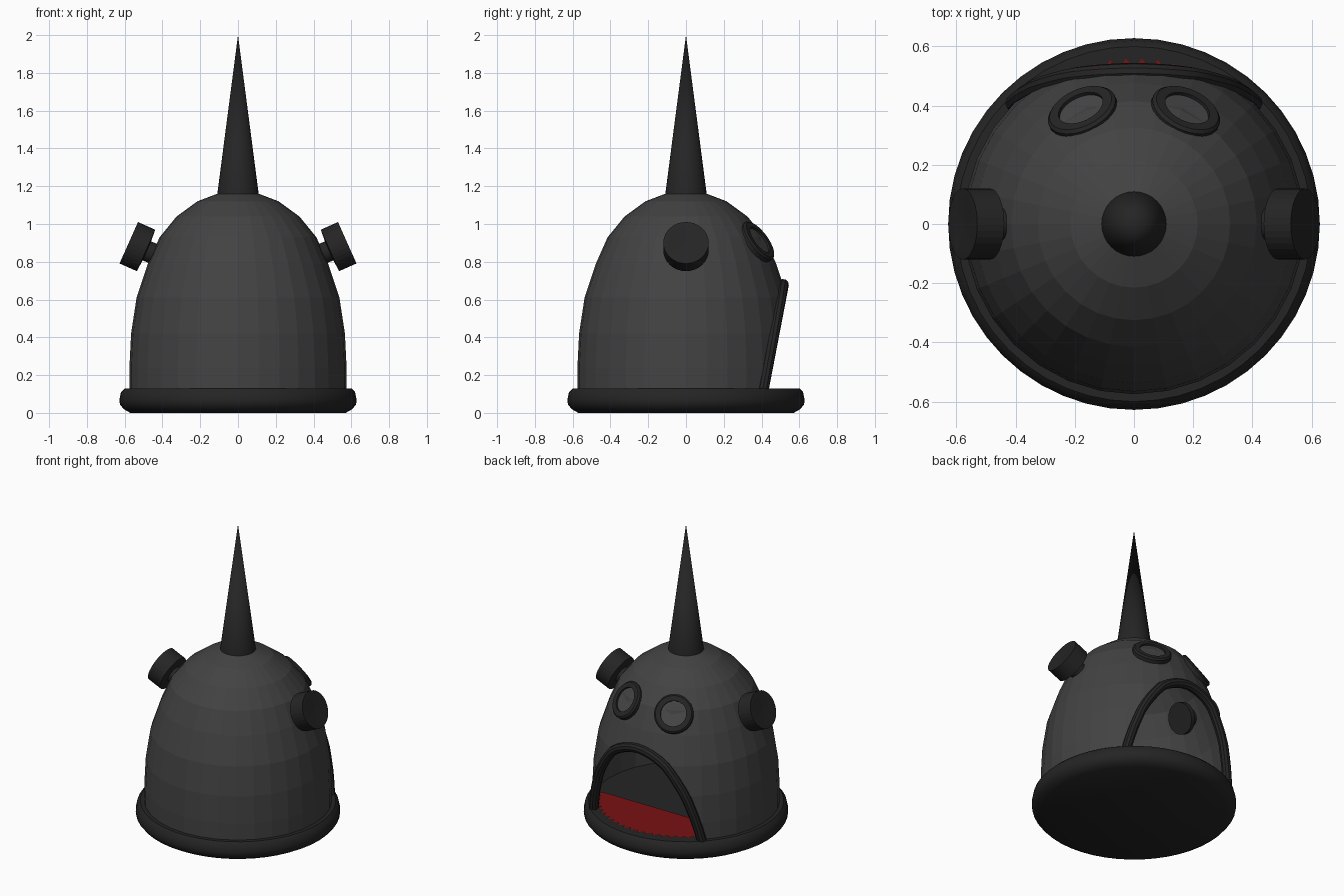
import bpy, bmesh, math
from mathutils import Vector, Matrix

if "Cube" in bpy.data.objects:
    bpy.data.objects.remove(bpy.data.objects["Cube"])


def material(name, rgb):
    m = bpy.data.materials.new(name)
    m.diffuse_color = (*rgb, 1)
    m.use_nodes = True
    m.node_tree.nodes["Principled BSDF"].inputs["Base Color"].default_value = m.diffuse_color
    return m


DOME = material("dome grey", (0.055, 0.055, 0.055))
DARK = material("dark iron", (0.018, 0.018, 0.018))
GLASS = material("eye grey", (0.06, 0.06, 0.06))
RED = material("ember red", (0.19, 0.006, 0.006))


def finish(bm, name, mat, matrix=None, smooth=False):
    me = bpy.data.meshes.new(name)
    if matrix:
        bm.transform(matrix)
    bm.to_mesh(me)
    bm.free()
    me.materials.append(mat)
    ob = bpy.data.objects.new(name, me)
    bpy.context.collection.objects.link(ob)
    if smooth:
        bpy.context.view_layer.objects.active = ob
        ob.select_set(True)
        bpy.ops.object.shade_smooth_by_angle(angle=math.radians(35))
        ob.select_set(False)
    return ob


def lathe_mesh(profile, sides=32):
    """Revolve (radius, height) points, listed bottom to top, about z."""
    bm = bmesh.new()
    rings = []
    for r, z in profile:
        n = sides if r > 0 else 1
        rings.append([bm.verts.new((r * math.cos(2 * math.pi * i / sides),
                                    r * math.sin(2 * math.pi * i / sides), z)) for i in range(n)])
    for a, b in zip(rings, rings[1:]):
        for i in range(sides):
            j = (i + 1) % sides
            quad = [a[i % len(a)], a[j % len(a)], b[j % len(b)], b[i % len(b)]]
            bm.faces.new(list(dict.fromkeys(quad)))
    return bm


def aimed(pos, direction):
    return Matrix.Translation(pos) @ Vector(direction).to_track_quat('Z', 'Y').to_matrix().to_4x4()


# base disc with rounded rim
finish(lathe_mesh([(0, 0), (.57, 0), (.605, .02), (.625, .045), (.628, .07),
                   (.62, .11), (.60, .13), (0, .13)], 48), "base", DARK, smooth=True)

# dome shell, sliced by a leaning plane to open the mouth
DOME_PROFILE = [(.575, .12), (.575, .24), (.566, .42), (.537, .61), (.477, .79),
                (.415, .93), (.325, 1.04), (.215, 1.12), (.11, 1.16), (0, 1.17)]
LEAN, Y0, Z0 = .19, .41, .13
bm = lathe_mesh(DOME_PROFILE)
bmesh.ops.bisect_plane(bm, geom=bm.verts[:] + bm.edges[:] + bm.faces[:],
                       plane_co=(0, Y0, Z0), plane_no=(0, 1, -LEAN), clear_outer=False)
cut = [f for f in bm.faces
       if f.calc_center_median().z < .72
       and f.calc_center_median().y > Y0 + LEAN * (f.calc_center_median().z - Z0) + 1e-5]
bmesh.ops.delete(bm, geom=cut, context='FACES')
finish(bm, "dome", DOME)


# mouth arch tube following the slice
def dome_radius(z):
    for (r0, z0), (r1, z1) in zip(DOME_PROFILE, DOME_PROFILE[1:]):
        if z0 <= z <= z1:
            return r0 + (r1 - r0) * (z - z0) / (z1 - z0)


def mouth_y(z):
    return Y0 + LEAN * (z - Z0)


top = next(z / 1000 for z in range(130, 1000) if dome_radius(z / 1000) <= mouth_y(z / 1000))
half = []
for i in range(13):
    z = Z0 - .01 + (top - Z0 + .01) * math.sin(math.pi / 2 * i / 12)
    half.append((math.sqrt(max(0, dome_radius(z) ** 2 - mouth_y(z) ** 2)), mouth_y(z), z))
half[-1] = (0, mouth_y(top), top)
path = half + [(-x, y, z) for x, y, z in reversed(half[:-1])]
bm = bmesh.new()
rings = []
for i, p in enumerate(path):
    t = (Vector(path[min(i + 1, len(path) - 1)]) - Vector(path[max(i - 1, 0)])).normalized()
    u = Vector((0, 1, LEAN)).cross(t).normalized()
    v = t.cross(u)
    rings.append([bm.verts.new(Vector(p) + .03 * (u * math.cos(k * math.pi / 5) + v * math.sin(k * math.pi / 5)))
                  for k in range(10)])
for a, b in zip(rings, rings[1:]):
    for k in range(10):
        bm.faces.new((a[k], a[(k + 1) % 10], b[(k + 1) % 10], b[k]))
bm.faces.new(rings[0][::-1])
bm.faces.new(rings[-1])
bmesh.ops.recalc_face_normals(bm, faces=bm.faces)
finish(bm, "mouth_arch", DARK, smooth=True)

# red jagged floor just inside the mouth
bm = bmesh.new()
rim = []
for i in range(128):
    a, r = 2 * math.pi * i / 128, (.56 if i % 2 else .525)
    rim.append(bm.verts.new((r * math.cos(a), r * math.sin(a), .135)))
mid = bm.verts.new((0, 0, .135))
for i in range(128):
    bm.faces.new((mid, rim[i], rim[(i + 1) % 128]))
bmesh.ops.bisect_plane(bm, geom=bm.verts[:] + bm.edges[:] + bm.faces[:],
                       plane_co=(0, .2, 0), plane_no=(0, -1, 0), clear_outer=True)
finish(bm, "mouth_floor", RED)

# spike
finish(lathe_mesh([(0, 1.15), (.11, 1.155), (0, 2.0)]), "spike", DARK, smooth=True)

for side, label in ((1, "right"), (-1, "left")):
    # eye ring and lens
    az, el = math.radians(25), math.radians(34)
    n = (side * math.sin(az) * math.cos(el), math.cos(az) * math.cos(el), math.sin(el))
    at = aimed((side * .17, .37, .9), n)
    finish(lathe_mesh([(.08, -.03), (.122, -.03), (.122, .02), (.112, .03), (.08, .03), (.08, -.03)]),
           label + "_eye_ring", DARK, at)
    finish(lathe_mesh([(0, .018), (.082, .018)][::-1]), label + "_eye_lens", GLASS, at)

    # side knob: outer cap, neck and inner disc
    el = math.radians(24)
    finish(lathe_mesh([(0, -.13), (.1, -.13), (.1, -.10), (.055, -.07), (.055, -.005), (.12, 0),
                       (.12, .1), (.1, .1), (0, .095)]),
           label + "_knob", DARK, aimed((side * .487, 0, .86), (side * math.cos(el), 0, math.sin(el))))
